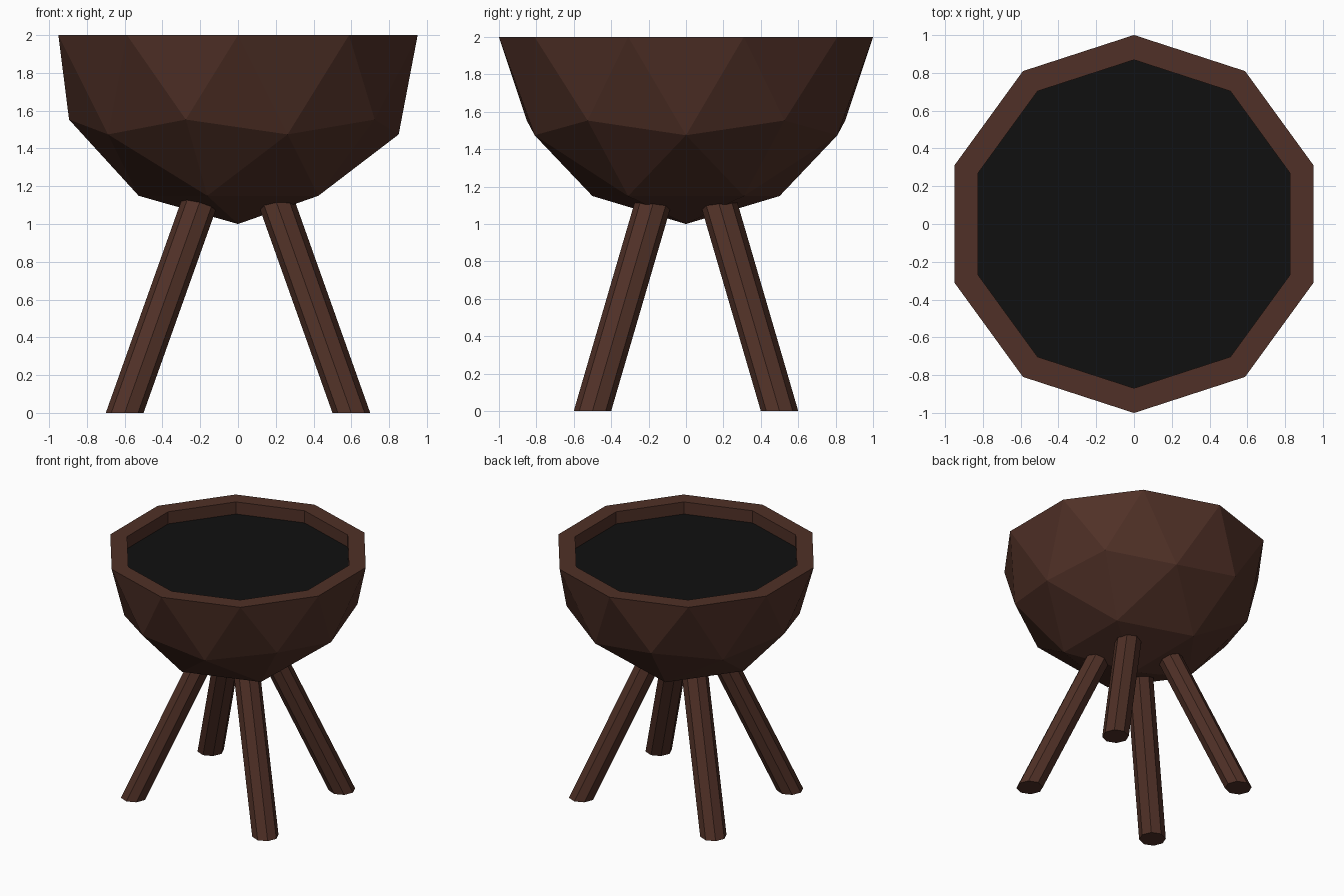
import bpy, bmesh
from mathutils import Vector

cube = bpy.data.objects.get("Cube")
if cube:
    bpy.data.objects.remove(cube, do_unlink=True)


def make_material(name, rgb):
    mat = bpy.data.materials.new(name)
    mat.use_nodes = True
    mat.diffuse_color = (*rgb, 1)
    mat.node_tree.nodes["Principled BSDF"].inputs["Base Color"].default_value = (*rgb, 1)
    return mat


def add_object(name, bm, materials):
    bmesh.ops.recalc_face_normals(bm, faces=bm.faces[:])
    mesh = bpy.data.meshes.new(name)
    bm.to_mesh(mesh)
    bm.free()
    for mat in materials:
        mesh.materials.append(mat)
    obj = bpy.data.objects.new(name, mesh)
    bpy.context.collection.objects.link(obj)
    return obj


wood = make_material("dark_brown_wood", (0.08, 0.03, 0.02))
black = make_material("black_filling", (0.005, 0.005, 0.005))

# Bowl: lower half of a faceted sphere, capped, inset for the rim and sunk
bm = bmesh.new()
bmesh.ops.create_icosphere(bm, subdivisions=2, radius=1)
bmesh.ops.delete(bm, geom=[v for v in bm.verts if v.co.z > 0.01], context="VERTS")
rim_edges = [e for e in bm.edges if e.is_boundary]
cap = bmesh.ops.contextual_create(bm, geom=rim_edges)["faces"][0]
bmesh.ops.recalc_face_normals(bm, faces=bm.faces[:])
bmesh.ops.inset_individual(bm, faces=[cap], thickness=0.125, use_even_offset=True)
floor = bmesh.ops.extrude_discrete_faces(bm, faces=[cap])["faces"][0]
bmesh.ops.translate(bm, verts=floor.verts[:], vec=(0, 0, -0.1))
floor.material_index = 1
bmesh.ops.translate(bm, verts=bm.verts[:], vec=(0, 0, 2))
add_object("bowl", bm, [wood, black])


# Legs: eight-sided posts leaning inwards with level feet
def add_leg(name, sx, sy, height=1.25):
    bm = bmesh.new()
    bmesh.ops.create_cone(bm, cap_ends=True, segments=8, radius1=0.1,
                          radius2=0.1, depth=height)
    for v in bm.verts:
        z = v.co.z + height / 2
        v.co += Vector((sx * (0.6 - 0.356 * z), sy * (0.5 - 0.292 * z), height / 2))
    add_object(name, bm, [wood])


for side, sx in (("left", 1), ("right", -1)):
    for end, sy in (("front", -1), ("back", 1)):
        add_leg(f"{end}_{side}_leg", sx, sy)
